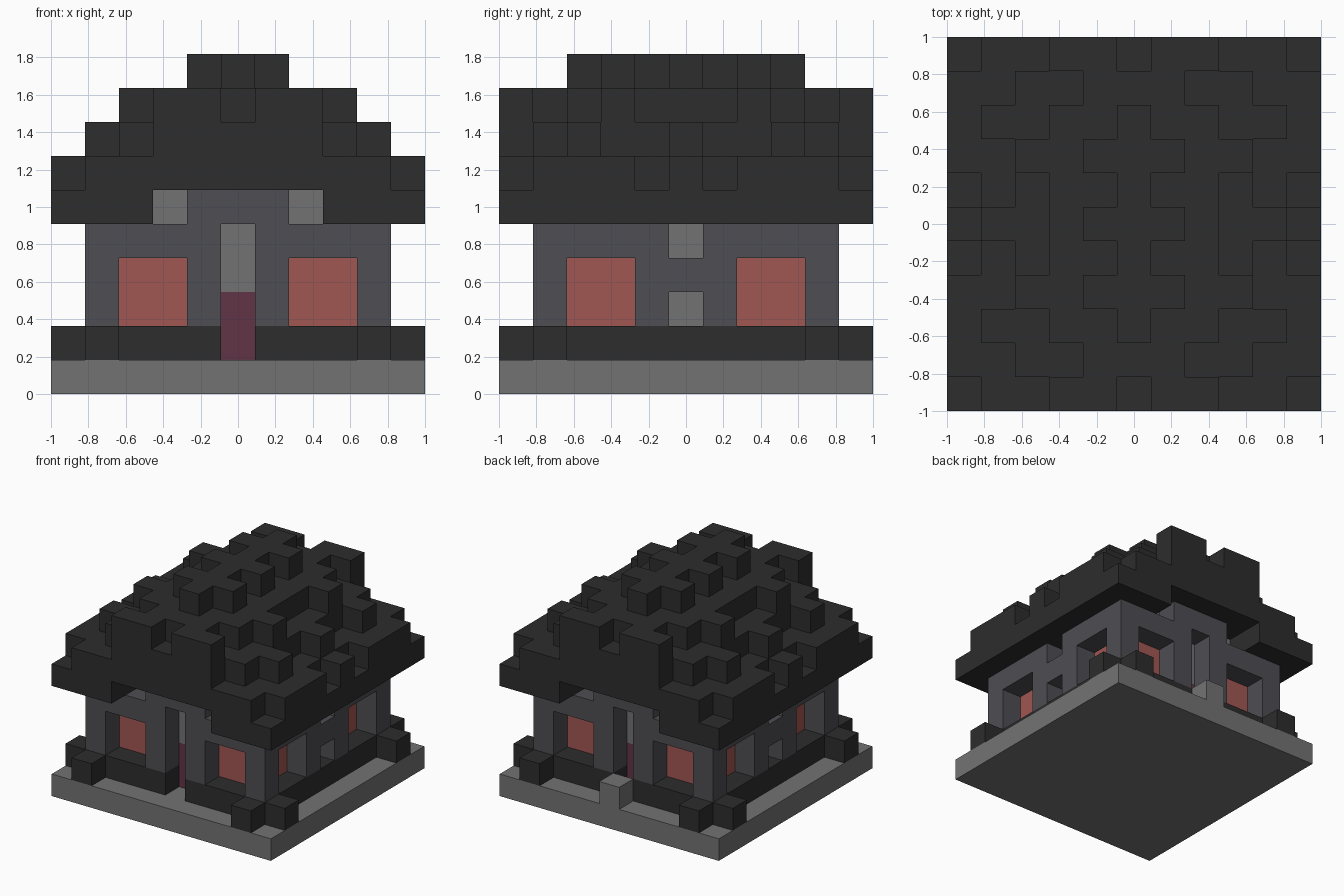
import bpy
import bmesh

N = 11                 # cells along each side
U = 2 / N              # size of one cell
LAST = N - 1

old = bpy.data.objects.get("Cube")
if old:
    bpy.data.objects.remove(old, do_unlink=True)


def make_material(name, r, g, b):
    mat = bpy.data.materials.new(name)
    mat.use_nodes = True
    mat.diffuse_color = (r, g, b, 1)
    shader = next(n for n in mat.node_tree.nodes if n.type == "BSDF_PRINCIPLED")
    shader.inputs["Base Color"].default_value = (r, g, b, 1)
    shader.inputs["Roughness"].default_value = 0.9
    return mat


charcoal = make_material("charcoal", 0.026, 0.026, 0.026)
light_stone = make_material("light_stone", 0.171, 0.171, 0.171)
slate = make_material("slate_grey", 0.076, 0.076, 0.087)
brick_red = make_material("brick_red", 0.352, 0.095, 0.084)
plum = make_material("plum", 0.119, 0.033, 0.058)

cells = {}             # grid position -> part name


def fill(part, xs, ys, zs, rule=lambda x, y, z: True):
    """Give every grid cell in the ranges that obeys the rule to a part."""
    for x in xs:
        for y in ys:
            for z in zs:
                if rule(x, y, z):
                    cells[x, y, z] = part


def fold(a):
    """Distance from the nearer edge, for mirrored rules."""
    return min(a, LAST - a)


ALL = range(N)
WALL = range(1, LAST)
CORE = range(2, LAST - 1)
MID = N // 2


def on_ring(x, y, depth=1):
    return min(fold(x), fold(y)) == depth


def is_doorway(x, y):
    return x == MID and fold(y) == 1


# ground slab and the step behind the back door
fill("ground_slab", ALL, ALL, [0])
fill("back_step", [MID], [LAST], [1])

# inner wall seen at the back of the recesses
fill("inner_wall", CORE, CORE, range(1, 6))

# dark plinth with a pair of blocks at each corner
fill("plinth", WALL, WALL, [1],
     lambda x, y, z: on_ring(x, y) and not is_doorway(x, y))
fill("corner_blocks", ALL, ALL, [1],
     lambda x, y, z: {fold(x), fold(y)} == {0, 1})


# outer wall, with openings for windows, doors and side vents
def is_wall(x, y, z):
    along = y if fold(x) == 1 else x
    window = z < 4 and fold(along) in (2, 3)
    vent = fold(x) == 1 and y == MID and z != 3
    return on_ring(x, y) and not (window or vent or is_doorway(x, y))


fill("outer_wall", WALL, WALL, range(2, 5), is_wall)
fill("gable_wall", range(4, 7), [1, LAST - 1], [5])

# recessed windows and doors
fill("windows", CORE, CORE, [2, 3],
     lambda x, y, z: on_ring(x, y, 2) and fold(x) in (2, 3) and fold(y) in (2, 3))
fill("doors", [MID], [2, LAST - 2], [1, 2])

# eaves, open under both gables
fill("roof", ALL, ALL, [5], lambda x, y, z: fold(x) < 3)

# ragged roof layers: first filled cell from the side, row by row from the gable
ROOF_START = {
    6: (1, 0, 0, 0, 1, 0),
    7: (3, 2, 1, 2, 2, 1),
    8: (3, 4, 3, 2, 3, 3),
    9: (6, 6, 5, 4, 5, 4),
}


def is_roof(x, y, z):
    notch = z == 8 and x == MID and fold(y) == 0
    return fold(x) >= ROOF_START[z][fold(y)] and not notch


fill("roof", ALL, ALL, ROOF_START, is_roof)


def build(part, mat):
    """Make one object from the exposed sides of a part's cells."""
    bm = bmesh.new()
    for cell in [c for c, p in cells.items() if p == part]:
        for axis in range(3):
            for side in (0, 1):
                beside = list(cell)
                beside[axis] += 2 * side - 1
                if tuple(beside) in cells:
                    continue
                ring = []
                for du, dv in ((0, 0), (1, 0), (1, 1), (0, 1)):
                    p = list(cell)
                    p[axis] += side
                    p[(axis + 1) % 3] += du
                    p[(axis + 2) % 3] += dv
                    ring.append(bm.verts.new((p[0] * U - 1, p[1] * U - 1, p[2] * U)))
                bm.faces.new(ring if side else ring[::-1])
    bmesh.ops.remove_doubles(bm, verts=bm.verts, dist=U / 100)
    mesh = bpy.data.meshes.new(part)
    bm.to_mesh(mesh)
    bm.free()
    mesh.materials.append(mat)
    bpy.context.collection.objects.link(bpy.data.objects.new(part, mesh))


for part, mat in {
    "ground_slab": light_stone, "back_step": light_stone, "inner_wall": light_stone,
    "plinth": charcoal, "corner_blocks": charcoal, "roof": charcoal,
    "outer_wall": slate, "gable_wall": slate,
    "windows": brick_red, "doors": plum,
}.items():
    build(part, mat)
